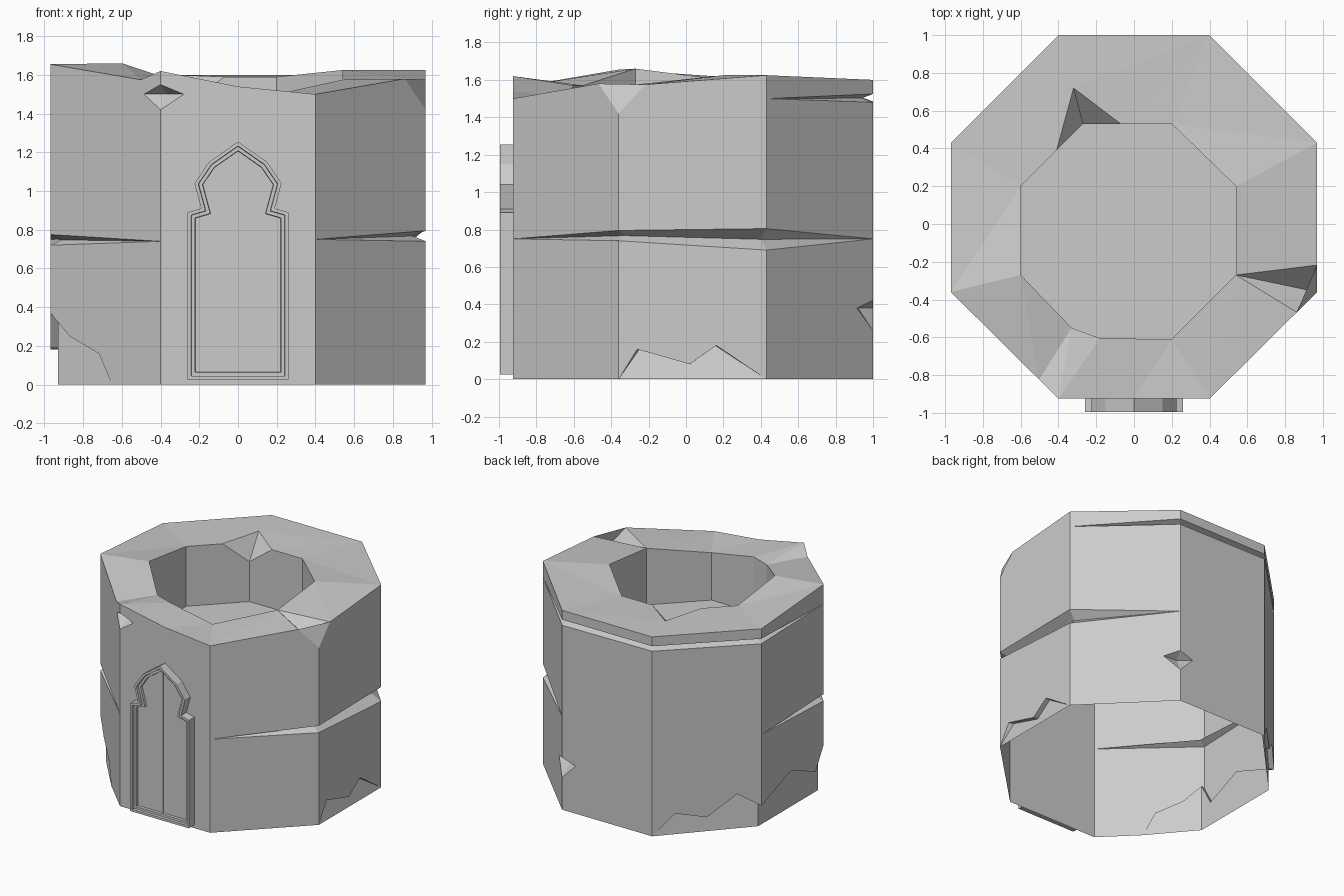
import bpy, bmesh
from mathutils import Vector

if "Cube" in bpy.data.objects:
    bpy.data.objects.remove(bpy.data.objects["Cube"])

stone = bpy.data.materials.new("grey_stone")
stone.use_nodes = True
stone.diffuse_color = (0.6, 0.6, 0.6, 1)
stone.node_tree.nodes["Principled BSDF"].inputs["Base Color"].default_value = (0.6, 0.6, 0.6, 1)


def add_face(bm, points):
    """Add a polygon, dropping repeated points."""
    pts = []
    for p in points:
        if not pts or (p - pts[-1]).length > 1e-4:
            pts.append(p)
    if len(pts) > 1 and (pts[0] - pts[-1]).length < 1e-4:
        pts.pop()
    if len(pts) > 2:
        return bm.faces.new([bm.verts.new(p) for p in pts])


def finish(bm, name, triangulate=False):
    if triangulate:
        bmesh.ops.triangulate(bm, faces=[f for f in bm.faces if len(f.verts) > 3])
    bmesh.ops.remove_doubles(bm, verts=bm.verts, dist=0.0005)
    mesh = bpy.data.meshes.new(name)
    bm.to_mesh(mesh)
    bm.free()
    mesh.materials.append(stone)
    obj = bpy.data.objects.new(name, mesh)
    bpy.context.collection.objects.link(obj)
    return obj


# Octagon corners, anticlockwise from front right-hand side of the door
CORNERS = [(-.4, -.925), (.4, -.925), (.97, -.36), (.97, .43),
           (.4, 1), (-.4, 1), (-.97, .43), (-.97, -.36)]
TOP = [1.62, 1.5, 1.42, 1.625, 1.6, 1.6, 1.6, 1.655]
CUT = {0: (.74, .74, 0), 2: (.74, .795, .07), 3: (.69, .805, .07), 7: (.72, .775, .06)}
SLIT = {4: (1.48, 1.525, .06), 5: (1.485, 1.525, .06), 6: (1.48, 1.52, .06)}
NOTCH = {0: (1.42, 1.5, 1.55), 4: (.26, .38, .42)}
TOP_EXTRA = {0: [(.5, 1.54)], 1: [(.81, 1.58)], 2: [(.18, 1.575)], 7: [(.82, 1.575)]}
CHIPS = {2: [(0, 0), (.125, .16), (.48, .08), (.66, .18), (1, 0)],
         5: [(0, 0), (.21, .17), (.5, .12), (.78, .29), (1, .18)],
         6: [(0, .18), (.48, .32), (.87, .19), (1, .37)],
         7: [(0, .37), (.175, .25), (.44, .16), (.56, 0), (1, 0)]}


def corner(i, z, depth=0):
    x, y = CORNERS[i % 8]
    s = 1 - depth
    return Vector((x * s, .035 + (y - .035) * s, z))


def along(i, t, z, depth=0):
    return corner(i, z, depth).lerp(corner(i + 1, z, depth), t)


def top_line(i):
    j = (i + 1) % 8
    return ([corner(i, TOP[i])] + [along(i, t, z) for t, z in TOP_EXTRA.get(i, [])]
            + [corner(j, TOP[j])])


def wedge(bm, i, table, z):
    """V-shaped crack running along one side."""
    a = table.get(i, (z, z, 0))
    b = table.get((i + 1) % 8, (z, z, 0))
    inner = [corner(i, (a[0] + a[1]) / 2, a[2]), corner(i + 1, (b[0] + b[1]) / 2, b[2])]
    low = [corner(i, a[0]), corner(i + 1, b[0])]
    high = [corner(i, a[1]), corner(i + 1, b[1])]
    if a[2] or b[2]:
        add_face(bm, low + inner[::-1])
        add_face(bm, inner + high[::-1])
    return low, high


def notch_points(bm, i, side, lower):
    """Dent on a corner: edge points going up, plus its two inner facets."""
    if i % 8 not in NOTCH or (NOTCH[i % 8][0] < .75) != lower:
        return []
    lo, mid, hi = NOTCH[i % 8]
    pts = [corner(i, lo), along(side, .15 if side == i else .85, mid), corner(i, hi)]
    deep = corner(i, mid, .08)
    for p, q in zip(pts, pts[1:]):
        add_face(bm, [p, q, deep] if side == i else [q, p, deep])
    return pts


# Outer wall: chipped base, middle crack, upper wall and capping slab
bm = bmesh.new()
for i in range(8):
    low, high = wedge(bm, i, CUT, .75)
    chip = CHIPS.get(i, [(0, 0), (1, 0)])
    edge = [along(i, t, z) for t, z in chip]
    add_face(bm, edge + notch_points(bm, i + 1, i, True) + low[::-1]
             + notch_points(bm, i, i, True)[::-1])
    if i in CHIPS:
        back = [along(i, t, z, .04 if z else 0) for t, z in chip]
        for k in range(len(edge) - 1):
            add_face(bm, [back[k], back[k + 1], edge[k + 1], edge[k]])
        foot = [p for p in back if p.z > 0 or p is back[0] or chip[back.index(p) - 1][1] > 0]
        base = [Vector((p.x, p.y, 0)) for p in (foot[0], foot[-1])]
        add_face(bm, base + foot[::-1])
    top = top_line(i)
    if i in (3, 4, 5, 6):
        under, over = wedge(bm, i, SLIT, 1.5)
        add_face(bm, over + top[::-1])
    else:
        under = top
    add_face(bm, high + notch_points(bm, i + 1, i, False) + under[::-1]
             + notch_points(bm, i, i, False)[::-1])
# broken top corner
add_face(bm, [along(1, .81, 1.58), corner(2, 1.42), along(2, .18, 1.575)])
finish(bm, "outer_wall")

# Uneven rim: each outer side joined to its part of the well edge
inner = [Vector(p) for p in [
    (-.33, -.55, 1.57), (-.18, -.605, 1.57), (.2, -.61, 1.5), (.54, -.27, 1.575),
    (.54, .2, 1.625), (.2, .53, 1.59), (-.07, .53, 1.59), (-.32, .72, 1.6),
    (-.41, .39, 1.6), (-.6, .2, 1.6), (-.6, -.27, 1.66)]]
SPANS = [(0, 2), (2, 3), (3, 4), (4, 5), (5, 7), (7, 9), (9, 10), (10, 11)]
bm = bmesh.new()
for i, (a, b) in enumerate(SPANS):
    add_face(bm, top_line(i) + [inner[k % 11] for k in range(b, a - 1, -1)])
dent = Vector((-.27, .53, 1.44))
add_face(bm, [inner[6], inner[7], dent])
add_face(bm, [inner[7], inner[8], dent])
finish(bm, "rim", True)

# Well inside the rim, with its floor
loop = inner[:7] + [dent] + inner[8:]
bm = bmesh.new()
floor = [Vector((p.x, p.y, 1.12)) for p in loop]
for k in range(11):
    n = (k + 1) % 11
    add_face(bm, [loop[k], loop[n], floor[n], floor[k]])
add_face(bm, floor)
finish(bm, "well")

# Arched door: stepped frame around a sunken panel
half = [(.26, .025), (.26, .89), (.19, .91), (.225, 1.04), (.15, 1.15)]
outline = half + [(0, 1.255)] + [(-x, z) for x, z in half[::-1]]
bm = bmesh.new()
front = [Vector((x, -.995, z)) for x, z in outline]
rear = [Vector((x, -.925, z)) for x, z in outline]
panel = add_face(bm, front)
for k in range(len(front)):
    n = (k + 1) % len(front)
    add_face(bm, [front[n], front[k], rear[k], rear[n]])
bmesh.ops.remove_doubles(bm, verts=bm.verts, dist=0.0005)
bm.normal_update()
for width, depth in [(.018, 0), (.002, -.02), (.018, 0), (.002, -.02)]:
    bmesh.ops.inset_region(bm, faces=[panel], thickness=width, depth=depth, use_even_offset=True)
finish(bm, "door")

# Thin strip where the two door leaves meet
bm = bmesh.new()
bmesh.ops.create_cube(bm, size=1)
for v in bm.verts:
    v.co = Vector((v.co.x * .016, -.957 + v.co.y * .008, .62 + v.co.z * 1.14))
finish(bm, "door_middle_strip")
